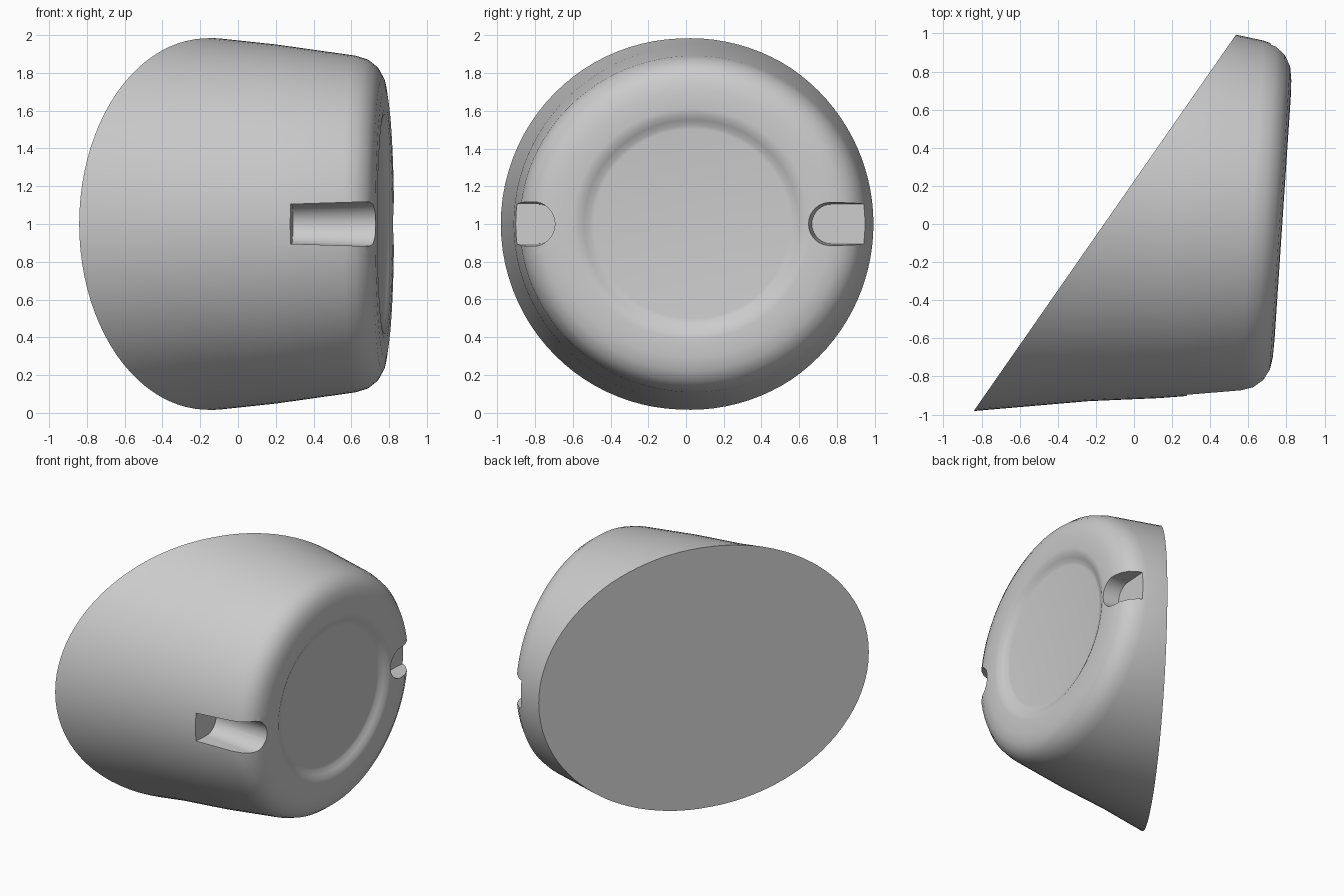
import bpy, bmesh, math
from mathutils import Vector

cube = bpy.data.objects.get("Cube")
if cube:
    bpy.data.objects.remove(cube, do_unlink=True)

grey = bpy.data.materials.new("plain_grey")
grey.use_nodes = True
GREY = (0.6, 0.6, 0.6, 1)
grey.diffuse_color = GREY
grey.node_tree.nodes["Principled BSDF"].inputs["Base Color"].default_value = GREY

# Frame of the tilted end face: axis points out of the face
AXIS = Vector((1, -0.067, 0)).normalized()
SIDE = Vector((0.067, 1, 0)).normalized()
UP = Vector((0, 0, 1))
CENTRE = Vector((0.78, 0.03, 1.0))


def place(t, s, z):
    return CENTRE + AXIS * t + SIDE * s + UP * z


def make_object(name, bm):
    bmesh.ops.recalc_face_normals(bm, faces=bm.faces)
    mesh = bpy.data.meshes.new(name)
    bm.to_mesh(mesh)
    bm.free()
    mesh.materials.append(grey)
    obj = bpy.data.objects.new(name, mesh)
    bpy.context.collection.objects.link(obj)
    return obj


# Housing: profile (radius, distance along axis) turned about the axis
PROFILE = [(0.51, -0.04), (0.53, -0.037), (0.56, -0.02), (0.59, -0.004), (0.62, 0),
           (0.72, -0.003), (0.79, -0.014), (0.845, -0.045), (0.885, -0.095),
           (0.905, -0.16), (0.965, -0.58), (1.005, -0.95), (1.1, -1.58), (1.13, -1.9)]
SEGMENTS = 96
bm = bmesh.new()
rings = []
for r, t in PROFILE:
    rings.append([bm.verts.new(place(t, 1.02 * r * math.cos(a), 0.985 * r * math.sin(a)))
                  for a in (2 * math.pi * i / SEGMENTS for i in range(SEGMENTS))])
for a, b in zip(rings, rings[1:]):
    for i in range(SEGMENTS):
        j = (i + 1) % SEGMENTS
        bm.faces.new((a[i], a[j], b[j], b[i]))
bm.faces.new(rings[0])
bm.faces.new(rings[-1])
bmesh.ops.recalc_face_normals(bm, faces=bm.faces)

# Slanted flat back
cut = bmesh.ops.bisect_plane(bm, geom=bm.verts[:] + bm.edges[:] + bm.faces[:],
                             plane_co=(-0.15, 0.01, 1), plane_no=(-1.98, 1.38, 0),
                             clear_outer=True)
edges = [e for e in cut["geom_cut"] if isinstance(e, bmesh.types.BMEdge)]
bmesh.ops.contextual_create(bm, geom=edges)
housing = make_object("housing", bm)


# Slot cutters: U-shaped section, slightly wider at the open end
def slot_cutter(name, sign, inner, t_end):
    bm = bmesh.new()
    ends = []
    for t, w in ((t_end, 0.105), (0.1, 0.122)):
        pts = [(1.4, w)]
        for k in range(17):
            a = math.pi * (0.5 + k / 16)
            pts.append((inner + 0.115 + w * math.cos(a), w * math.sin(a)))
        pts.append((1.4, -w))
        ends.append([bm.verts.new(place(t, sign * s, z)) for s, z in pts])
    n = len(ends[0])
    for i in range(n):
        j = (i + 1) % n
        bm.faces.new((ends[0][i], ends[0][j], ends[1][j], ends[1][i]))
    for end in ends:
        bm.faces.new(end)
    obj = make_object(name, bm)
    obj.hide_render = True
    return obj


cutters = [slot_cutter("front_slot_cutter", -1, 0.73, -0.44),
           slot_cutter("back_slot_cutter", 1, 0.62, -0.125)]
bpy.ops.object.select_all(action="DESELECT")
bpy.context.view_layer.objects.active = housing
housing.select_set(True)
for cutter in cutters:
    mod = housing.modifiers.new(cutter.name, "BOOLEAN")
    mod.operation = "DIFFERENCE"
    mod.solver = "EXACT"
    mod.object = cutter
    bpy.ops.object.modifier_apply(modifier=mod.name)
for cutter in cutters:
    bpy.data.objects.remove(cutter, do_unlink=True)

bpy.ops.object.shade_smooth_by_angle(angle=math.radians(32))
